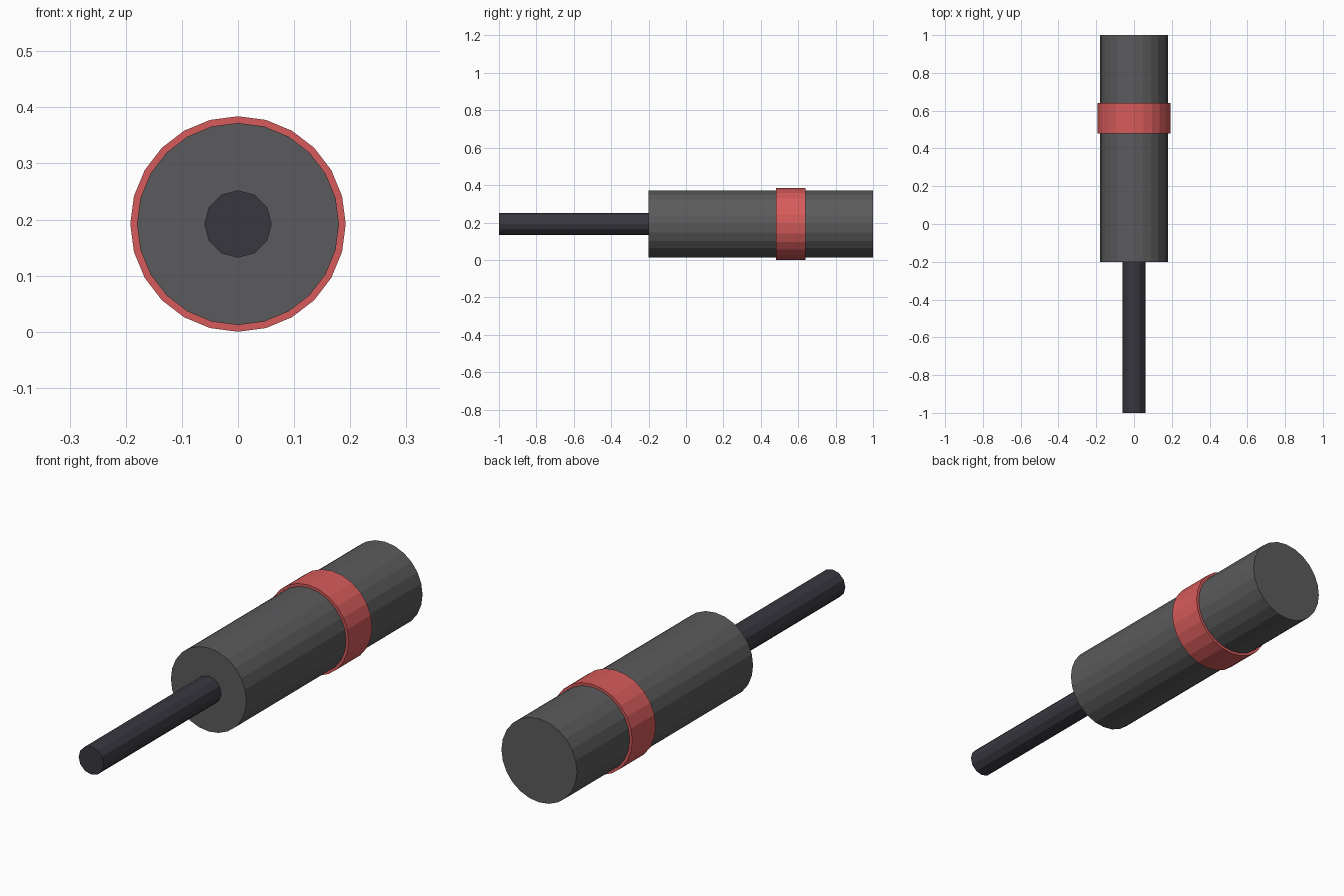
import bpy
import math

cube = bpy.data.objects.get("Cube")
if cube:
    bpy.data.objects.remove(cube, do_unlink=True)

AXIS_HEIGHT = 0.192


def make_material(name, rgb):
    mat = bpy.data.materials.new(name)
    mat.use_nodes = True
    color = (*rgb, 1.0)
    mat.diffuse_color = color
    bsdf = next(n for n in mat.node_tree.nodes if n.type == 'BSDF_PRINCIPLED')
    bsdf.inputs["Base Color"].default_value = color
    return mat


def rod_along_y(name, radius, y_front, y_back, sides, mat):
    """Flat-faced cylinder lying on the shared axis."""
    bpy.ops.mesh.primitive_cylinder_add(
        vertices=sides, radius=radius, depth=y_back - y_front,
        location=(0, (y_front + y_back) / 2, AXIS_HEIGHT),
        rotation=(math.pi / 2, 0, 0))
    obj = bpy.context.object
    obj.name = name
    obj.data.name = name
    obj.data.materials.append(mat)
    return obj


grey = make_material("dark grey", (0.105, 0.105, 0.109))
red = make_material("soft red", (0.68, 0.105, 0.105))
black = make_material("blue black", (0.041, 0.038, 0.050))

# Thick body, raised band around it, and thin shaft at the front
rod_along_y("body", 0.18, -0.2, 1.0, 24, grey)
rod_along_y("band", 0.192, 0.48, 0.64, 24, red)
rod_along_y("shaft", 0.06, -1.0, -0.19, 12, black)
